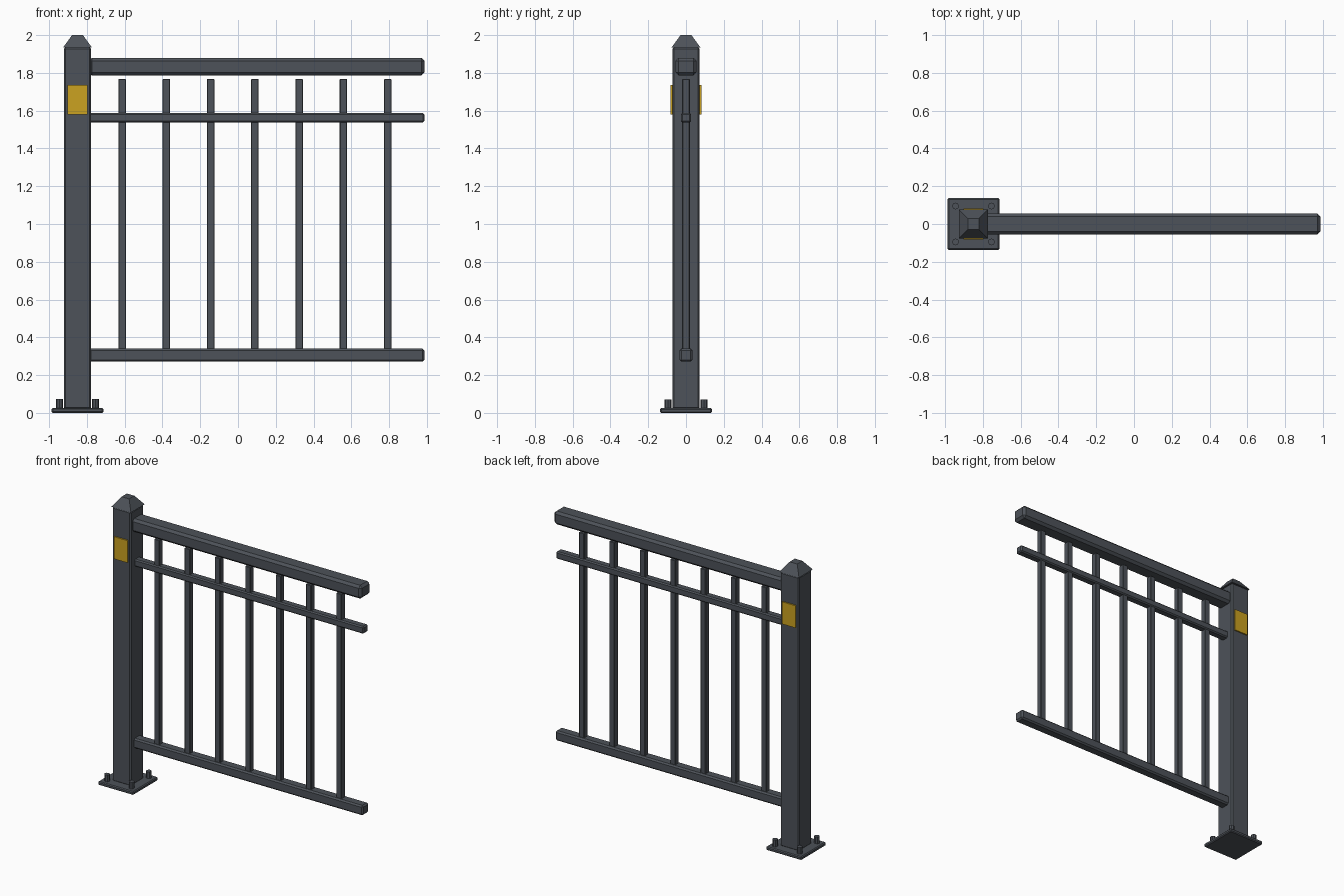
import bpy, bmesh, math
from mathutils import Matrix, Vector

if "Cube" in bpy.data.objects:
    bpy.data.objects.remove(bpy.data.objects["Cube"])

PX = -0.85  # post centre


def material(name, rgb):
    m = bpy.data.materials.new(name)
    m.diffuse_color = (*rgb, 1)
    m.use_nodes = True
    m.node_tree.nodes["Principled BSDF"].inputs["Base Color"].default_value = m.diffuse_color
    return m


STEEL = material("dark grey steel", (0.075, 0.085, 0.10))
YELLOW = material("yellow reflector", (0.60, 0.36, 0.015))


def finish(name, bm, mat):
    bmesh.ops.recalc_face_normals(bm, faces=bm.faces[:])
    me = bpy.data.meshes.new(name)
    bm.to_mesh(me)
    bm.free()
    me.materials.append(mat)
    ob = bpy.data.objects.new(name, me)
    bpy.context.collection.objects.link(ob)
    return ob


def box(name, lo, hi, bevel=0.0, mat=STEEL):
    lo, hi = Vector(lo), Vector(hi)
    bm = bmesh.new()
    bmesh.ops.create_cube(bm, size=1, matrix=Matrix.Translation((lo + hi) / 2)
                          @ Matrix.Diagonal((*(hi - lo), 1)))
    if bevel:
        bmesh.ops.bevel(bm, geom=bm.edges[:], offset=bevel, segments=1,
                        affect='EDGES', profile=0.5)
    return finish(name, bm, mat)


def cone(name, x, y, z0, z1, r0, r1, sides, turn=0.0):
    bm = bmesh.new()
    bmesh.ops.create_cone(bm, cap_ends=True, segments=sides, radius1=r0, radius2=r1,
                          depth=z1 - z0,
                          matrix=Matrix.Translation((x, y, (z0 + z1) / 2))
                          @ Matrix.Rotation(turn, 4, 'Z'))
    return finish(name, bm, STEEL)


# post, base plate and pyramid cap
box("base_plate", (PX - 0.137, -0.137, 0), (PX + 0.137, 0.137, 0.025), 0.006)
box("post", (PX - 0.072, -0.072, 0.02), (PX + 0.072, 0.072, 1.935), 0.008)
cone("post_cap", PX, 0, 1.935, 2.0, 0.076 * math.sqrt(2), 0.029 * math.sqrt(2), 4, math.pi / 4)

# anchor bolts and reflector plates
for sy in (-1, 1):
    for sx in (-1, 1):
        cone("anchor_bolt", PX + sx * 0.095, sy * 0.095, 0.02, 0.072, 0.018, 0.018, 8)
    ys = sorted((sy * 0.072, sy * 0.0815))
    box("reflector", (PX - 0.052, ys[0], 1.58), (PX + 0.052, ys[1], 1.735), 0, YELLOW)

# rails: name, half depth, bottom, top, chamfer
for name, d, z0, z1, b in (("top_rail", 0.055, 1.787, 1.88, 0.016),
                           ("middle_rail", 0.027, 1.537, 1.588, 0.008),
                           ("bottom_rail", 0.035, 0.271, 0.34, 0.010)):
    box(name, (PX + 0.06, -d, z0), (0.987, d, z1), b)

# vertical bars
for i in range(7):
    x = -0.614 + i * 0.2345
    box("vertical_bar", (x - 0.02, -0.02, 0.33), (x + 0.02, 0.02, 1.768), 0.003)
